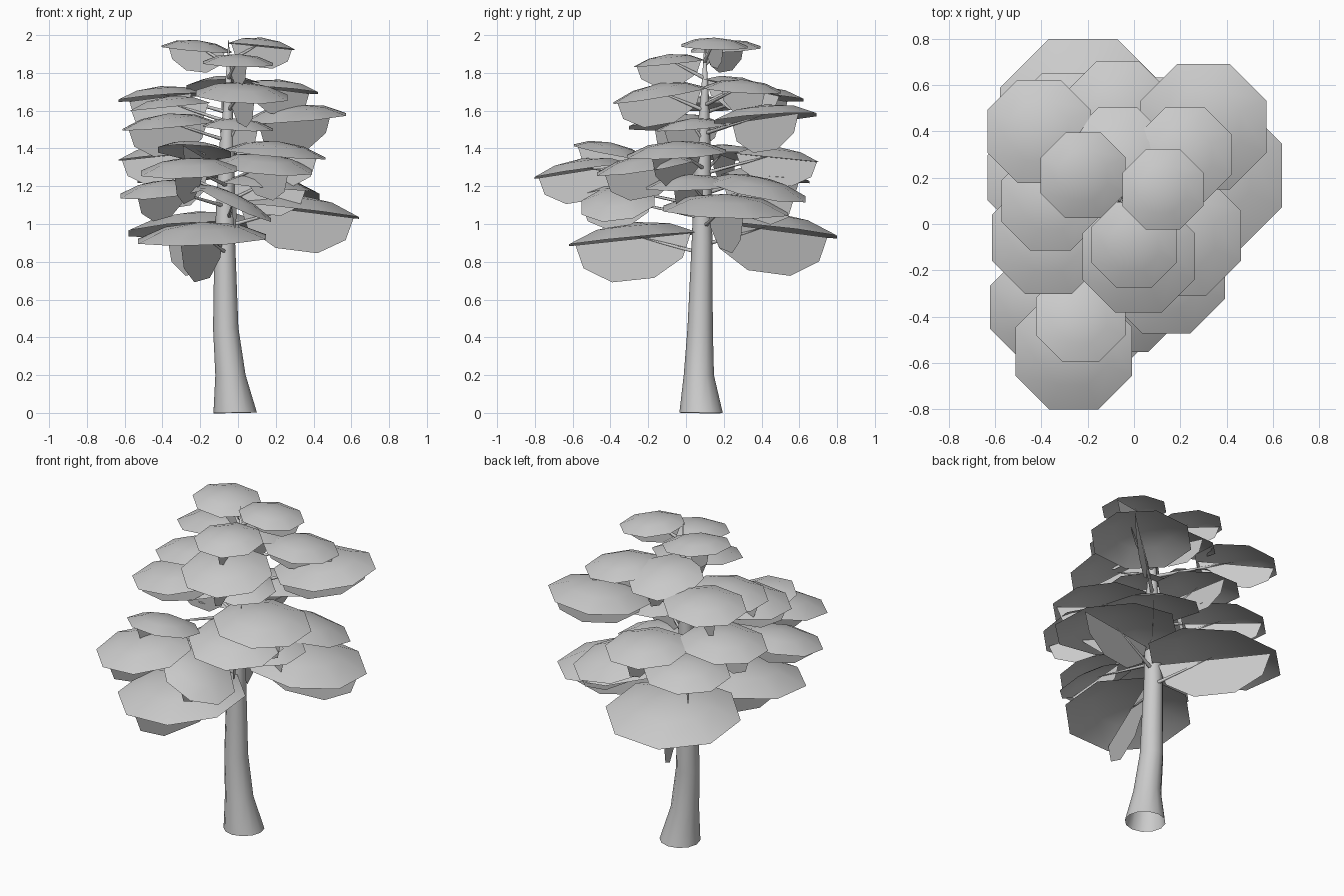
import bpy, bmesh, math
from mathutils import Vector

cube = bpy.data.objects.get("Cube")
if cube:
    bpy.data.objects.remove(cube)


def make_material(name, colour):
    material = bpy.data.materials.new(name)
    material.use_nodes = True
    material.diffuse_color = colour
    material.node_tree.nodes["Principled BSDF"].inputs["Base Color"].default_value = colour
    return material


GREY = make_material("pale grey", (0.6, 0.6, 0.6, 1))


def finish(bm, name):
    mesh = bpy.data.meshes.new(name)
    bm.to_mesh(mesh)
    bm.free()
    mesh.materials.append(GREY)
    for face in mesh.polygons:
        face.use_smooth = True
    part = bpy.data.objects.new(name, mesh)
    bpy.context.collection.objects.link(part)
    return part


def bridge(bm, lower, upper):
    count = len(lower)
    for i in range(count):
        j = (i + 1) % count
        bm.faces.new((lower[i], lower[j], upper[j], upper[i]))


def fan(bm, ring, tip):
    for i, vert in enumerate(ring):
        bm.faces.new((vert, ring[(i + 1) % len(ring)], tip))


def circle(bm, centre, radius, sides, place, turn=0):
    ring = []
    for i in range(sides):
        a = turn + math.tau * i / sides
        ring.append(bm.verts.new(place(centre, radius * math.cos(a), radius * math.sin(a))))
    return ring


def tube(name, path, sides):
    """Tapering open-based tube through (point, radius) pairs, ending in a tip."""
    axis = (path[-1][0] - path[0][0]).normalized()
    side = axis.cross(Vector((0, 1, 0))).normalized()
    other = axis.cross(side)

    def place(centre, u, v):
        return centre + side * u + other * v

    bm = bmesh.new()
    rings = [circle(bm, p, r, sides, place) for p, r in path[:-1]]
    for lower, upper in zip(rings, rings[1:]):
        bridge(bm, lower, upper)
    fan(bm, rings[-1], bm.verts.new(path[-1][0]))
    bmesh.ops.recalc_face_normals(bm, faces=bm.faces[:])
    return finish(bm, name)


TRUNK_X, TRUNK_Y = -0.05, 0.1


def foliage_pad(name, x, y, z, r, droop=0.1, lean=0):
    """Eight-sided dome, drooping outward and leaning sideways, with a leaf card below."""
    out = Vector((x - TRUNK_X, y - TRUNK_Y, 0)).normalized()
    across = Vector((-out.y, out.x, 0))
    turn = math.pi / 8 - math.atan2(out.y, out.x)

    def place(centre, u, v):
        return centre + out * u + across * v - Vector((0, 0, droop * u + lean * v))

    bm = bmesh.new()
    centre = Vector((x, y, z))
    up = Vector((0, 0, 0.26 * r))
    rim = circle(bm, centre, r * 1.05, 8, place, turn)
    shoulder = circle(bm, centre + up * 0.7, r * 0.6, 8, place, turn)
    bridge(bm, rim, shoulder)
    fan(bm, shoulder, bm.verts.new(centre + up))
    # hanging half-octagon card along the branch direction
    outline = ((-0.93, 0), (-0.8, -0.36), (-0.34, -0.62), (0.34, -0.62), (0.8, -0.36), (0.93, 0))
    card = [bm.verts.new(place(centre + Vector((0, 0, v * r)), u * r, 0)) for u, v in outline]
    bm.faces.new(card)
    return finish(bm, name)


# Trunk, flared at the foot and tapering to a tip
trunk_path = [
    (Vector((-0.015, 0.08, 0)), 0.115),
    (Vector((-0.04, 0.068, 0.2)), 0.08),
    (Vector((-0.065, 0.075, 0.45)), 0.067),
    (Vector((-0.07, 0.085, 0.9)), 0.055),
    (Vector((-0.06, 0.09, 1.4)), 0.04),
    (Vector((-0.05, 0.1, 1.7)), 0.02),
    (Vector((TRUNK_X, TRUNK_Y, 1.99)), 0),
]
tube("trunk", trunk_path, 12)

# Foliage by tier: x, y, rim height, radius, then droop and lean where unusual
tiers = {
    "crown": [(-0.22, 0.21, 1.925, 0.19, -0.1), (0.125, 0.15, 1.94, 0.18), (0, -0.09, 1.85, 0.19)],
    "upper": [
        (0.02, -0.14, 1.68, 0.25, 0.17), (-0.07, 0.3, 1.72, 0.21, 0.22), (0.22, 0.3, 1.71, 0.21),
        (-0.41, 0.4, 1.67, 0.23), (-0.36, 0.1, 1.62, 0.22), (0.3, 0.42, 1.56, 0.28, -0.1),
        (-0.37, -0.06, 1.52, 0.25), (0, 0.03, 1.51, 0.19),
    ],
    "middle": [
        (0.2, -0.05, 1.37, 0.27), (0.14, -0.22, 1.3, 0.26, 0.17), (-0.26, -0.55, 1.28, 0.26, 0.15),
        (-0.4, 0.2, 1.36, 0.24), (-0.07, 0.48, 1.35, 0.23), (0.18, 0.38, 1.18, 0.26, 0.25),
        (0.15, 0.02, 1.2, 0.24), (-0.4, -0.36, 1.17, 0.23, 0.17), (-0.3, 0.42, 1.24, 0.24),
        (-0.23, -0.4, 1.38, 0.2, -0.2),
    ],
    "lower": [
        (-0.02, -0.36, 1.11, 0.2, 0.15, 0.45), (0.31, 0.21, 1.07, 0.34, 0.12),
        (-0.19, -0.28, 0.92, 0.35), (-0.22, 0.44, 0.97, 0.37, 0.12),
    ],
}

for tier, pads in tiers.items():
    for number, pad in enumerate(pads, 1):
        foliage_pad(f"{tier}_foliage_{number}", *pad)
        # thin branch rising from the trunk into the pad
        x, y, z = pad[:3]
        start = Vector((TRUNK_X, TRUNK_Y, z - 0.08))
        end = Vector((x, y, z + 0.02))
        tube(f"{tier}_branch_{number}", [(start, 0.012), (start.lerp(end, 0.6), 0.007), (end, 0)], 5)
